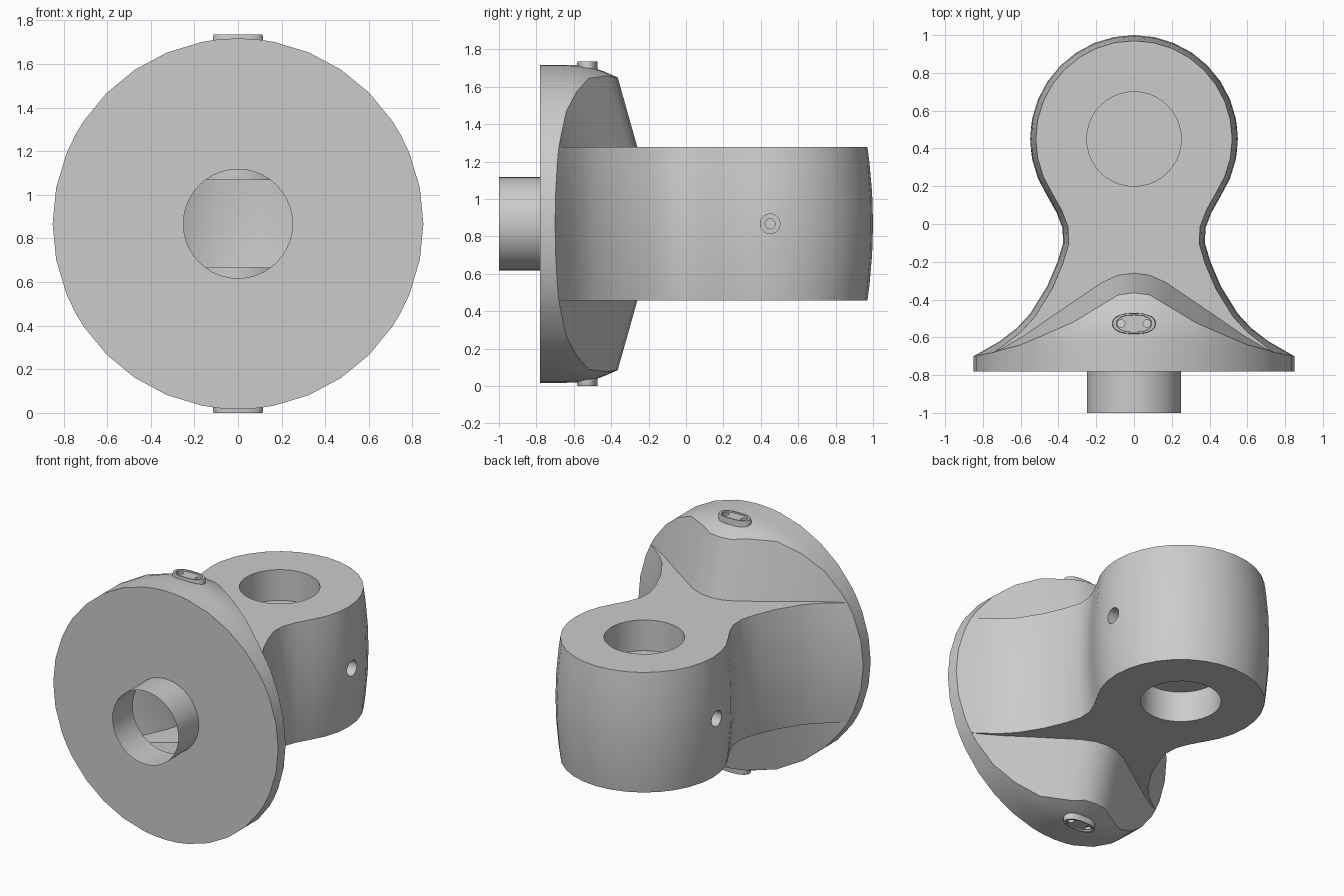
import bpy, bmesh
from math import sin, cos, radians, hypot, copysign
from mathutils import Vector

if "Cube" in bpy.data.objects:
    bpy.data.objects.remove(bpy.data.objects["Cube"])

CZ = 0.867      # height of the symmetry plane
R = 0.85        # flange radius
H = 0.41        # half height of the eye


def strip(bm, a, b):
    """Quads between two equally long point rows (or triangles where they meet)."""
    for i in range(len(a) - 1):
        pts = []
        for p in (a[i], a[i + 1], b[i + 1], b[i]):
            if all((Vector(p) - Vector(q)).length > 1e-5 for q in pts):
                pts.append(p)
        poly(bm, pts)


def poly(bm, pts):
    if len(pts) > 2:
        bm.faces.new([bm.verts.new(p) for p in pts])


def finish(bm, name, axes, loc):
    """Mirror the part across the given axes, weld it and make an object."""
    for ax in axes:
        d = bmesh.ops.duplicate(bm, geom=bm.verts[:] + bm.edges[:] + bm.faces[:])
        for v in d['geom']:
            if isinstance(v, bmesh.types.BMVert):
                v.co[ax] *= -1
    bmesh.ops.remove_doubles(bm, verts=bm.verts[:], dist=1e-4)
    bmesh.ops.recalc_face_normals(bm, faces=bm.faces[:])
    me = bpy.data.meshes.new(name)
    bm.to_mesh(me)
    bm.free()
    ob = bpy.data.objects.new(name, me)
    ob.location = loc
    bpy.context.collection.objects.link(ob)
    bpy.ops.object.select_all(action='DESELECT')
    ob.select_set(True)
    bpy.context.view_layer.objects.active = ob
    bpy.ops.object.shade_smooth_by_angle(angle=radians(30))
    return ob


def arc(r, n, a0, a1):
    return [(r * cos(radians(a0 + (a1 - a0) * i / n)),
             r * sin(radians(a0 + (a1 - a0) * i / n))) for i in range(n + 1)]


def rim_radius(y):
    """Flange radius along y: straight, then rounding over at the back."""
    prof = [(-1, R), (-0.6, R), (-0.52, 0.842), (-0.45, 0.82), (-0.36, 0.78)]
    for (y0, r0), (y1, r1) in zip(prof, prof[1:]):
        if y <= y1:
            return r0 + (r1 - r0) * (y - y0) / (y1 - y0)
    return prof[-1][1]


# ---- body: one quarter (x > 0, upper half), mirrored afterwards
bm = bmesh.new()
rim = [(0, -.365), (6, -.375), (11.25, -.42), (22.5, -.52), (33.75, -.585),
       (45, -.64), (56.25, -.668), (61.16, -.68), (67.5, -.688), (78.75, -.697), (90, -.70)]


def on_rim(t, y):
    r = rim_radius(y)
    return (r * sin(radians(t)), y, r * cos(radians(t)))


# flange edge, from the front face to the curved rear rim
rows = [[on_rim(t, -.78 + (ye + .78) * k / 6) for t, ye in rim] for k in range(7)]
for a, b in zip(rows, rows[1:]):
    strip(bm, a, b)
corner = rows[-1][7]

# sloping shoulder between the rim and the flat of the eye
shoulder = [(0, -.26, H), (.08, -.27, H), (.17, -.31, H), (.31, -.405, H),
            (.45, -.50, H), (.58, -.59, H), (.69, -.655, H), corner]
strip(bm, rows[-1][:8], shoulder)

# flange front face and socket tube
tube = [(y, z) for z, y in arc(.25, 10, 0, 90)]
front = [(x, -.78, z) for x, z in tube]
poly(bm, rows[0] + front[::-1])
strip(bm, front, [(x, -1, z) for x, z in tube])

# bulging side wall of neck and eye
outline = [(.71, -.62), (.62, -.55), (.55, -.475), (.46, -.33), (.405, -.2),
           (.375, -.1), (.379, -.02), (.41, .06)]
outline += [(x, y + .45) for x, y in arc(.55, 11, -33.75, 90)]
path = [(R, -.70)] + outline + [(-outline[-2][0], outline[-2][1])]
levels = []
for t, ye in rim[7:]:
    dz = R * cos(radians(t))
    w = .03 * (dz / H) ** 2
    row = [on_rim(t, ye)]
    for p, q, n in zip(path, path[1:], path[2:]):
        tx, ty = n[0] - p[0], n[1] - p[1]
        ln = hypot(tx, ty)
        row.append((q[0] - w * ty / ln, q[1] + w * tx / ln, dz))
    levels.append(row)
hc = 1 + 8 + 3                      # column at the middle of the side hole
for k in range(3):
    a, b = levels[k], levels[k + 1]
    if k < 2:
        strip(bm, a, b)
    else:                           # leave a gap for the side hole
        strip(bm, a[:hc], b[:hc])
        strip(bm, a[hc + 1:], b[hc + 1:])

# side hole: face around it, wall, stepped floor
b, a = levels[3], levels[2]
ring = lambda r, x: [(x - (abs(c) * .08 if x > .54 else 0), .45 + c, s) for c, s in arc(r, 10, 180, 0)]
hole = ring(.053, .55)
poly(bm, [b[hc - 1], a[hc - 1], a[hc]] + [hole[5]] + hole[4::-1])
poly(bm, [a[hc], a[hc + 1], b[hc + 1]] + hole[:4:-1])
deep = ring(.053, .47)
small = ring(.027, .47)
pin = ring(.027, .40)
for p, q in ((hole, deep), (deep, small), (small, pin)):
    strip(bm, p, q)
poly(bm, pin)

# flat of the eye with its blind bore
bore = [(y, .45 + x) for x, y in arc(.25, 20, 0, 180)]
top = [(x, y, H) for x, y in bore]
low = [(x, y, .2) for x, y in bore]
poly(bm, shoulder + levels[0][1:] + top)
# the seam below the bore closes on x = 0
strip(bm, top, low)
poly(bm, low)
finish(bm, "rod_end_body", (0, 2), (0, 0, CZ))

# ---- small oval pads with two holes, on top and bottom of the flange
for name, s in (("top_pad", 1), ("bottom_pad", -1)):
    bm = bmesh.new()

    def oval(k, z):
        return [(.115 * k * abs(c) ** .8, .055 * k * (abs(v) ** .9), z * s)
                for c, v in arc(1, 12, 0, 90)]
    loops = [oval(1, .79), oval(1, .855), oval(.97, CZ), oval(.82, CZ), oval(.8, .858)]
    for p, q in zip(loops, loops[1:]):
        strip(bm, p, q)
    rims = [[(.068 + x, y, z * s) for x, y in arc(.02, 8, 180, 0)] for z in (.858, .83)]
    poly(bm, [(0, 0, .858 * s)] + rims[0] + loops[-1])
    strip(bm, rims[0], rims[1])
    poly(bm, rims[1])
    finish(bm, name, (0, 1), (0, -.527, CZ))
